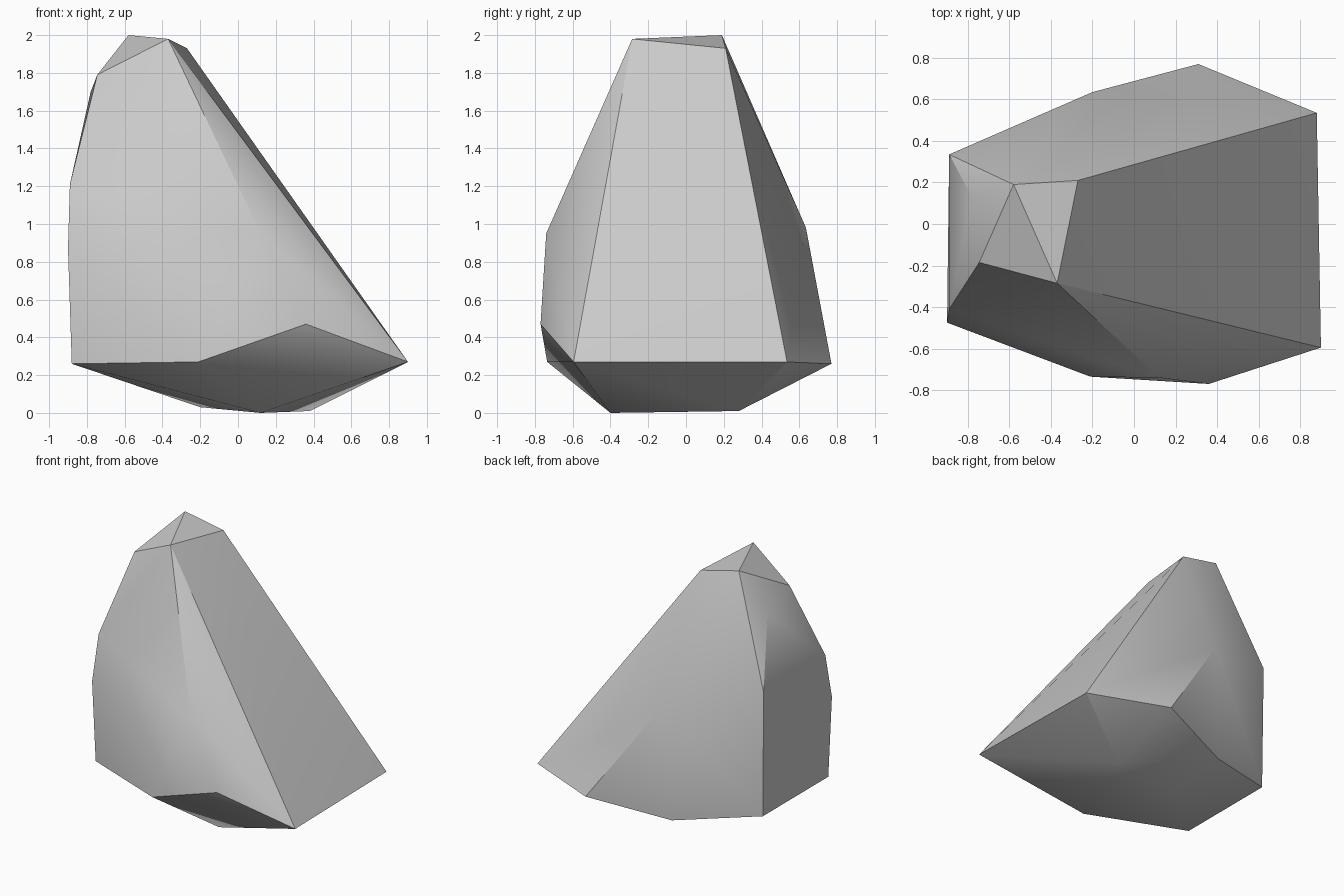
import bpy
import bmesh
import math

old = bpy.data.objects.get("Cube")
if old:
    bpy.data.objects.remove(old, do_unlink=True)

# Stone colour
stone = bpy.data.materials.new("stone_grey")
stone.use_nodes = True
colour = (0.6, 0.6, 0.6, 1)
stone.diffuse_color = colour
bsdf = next(n for n in stone.node_tree.nodes if n.type == "BSDF_PRINCIPLED")
bsdf.inputs["Base Color"].default_value = colour

# Corners of the boulder, from peak to base
peak = [(-.58, .19, 2), (-.37, -.285, 1.98), (-.27, .21, 1.93),
        (-.745, -.185, 1.79), (-.78, .13, 1.7)]
flanks = [(-.89, .335, 1.21), (-.89, -.41, 1.21), (-.9, -.475, .87),
          (-.2, .635, .98), (.12, -.74, .95), (.36, -.77, .47)]
rim = [(.88, .535, .27), (.9, -.595, .27), (-.21, -.735, .27),
       (-.88, -.46, .26), (-.88, .33, .26), (.31, .77, .26)]
base = [(-.28, .57, .16), (-.2, .2, .03), (.12, -.4, 0), (.38, .28, .01)]

# Wrap the corners in one faceted skin
bm = bmesh.new()
for corner in peak + flanks + rim + base:
    bm.verts.new(corner)
bmesh.ops.convex_hull(bm, input=bm.verts)
bmesh.ops.recalc_face_normals(bm, faces=bm.faces)
mesh = bpy.data.meshes.new("boulder")
bm.to_mesh(mesh)
bm.free()
mesh.materials.append(stone)
boulder = bpy.data.objects.new("boulder", mesh)
bpy.context.collection.objects.link(boulder)

# Soft shading across shallow creases only
bpy.ops.object.select_all(action="DESELECT")
boulder.select_set(True)
bpy.context.view_layer.objects.active = boulder
bpy.ops.object.shade_smooth_by_angle(angle=math.radians(30))
